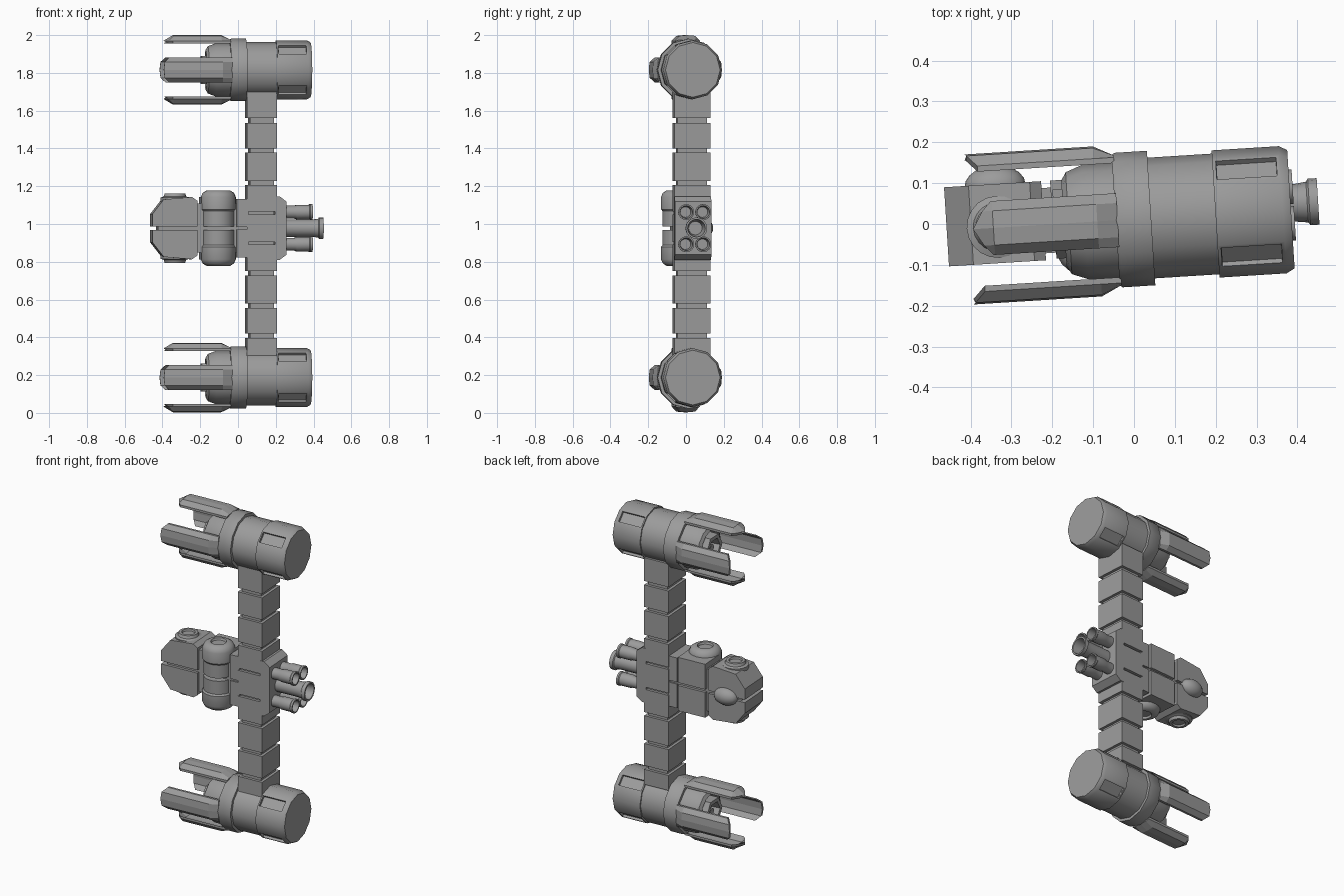
import bpy, bmesh, math
from mathutils import Matrix, Vector

old = bpy.data.objects.get("Cube")
if old:
    bpy.data.objects.remove(old, do_unlink=True)

grey = bpy.data.materials.new("hull_grey")
grey.use_nodes = True
grey.diffuse_color = (0.33, 0.33, 0.33, 1)
grey.node_tree.nodes["Principled BSDF"].inputs["Base Color"].default_value = (0.33, 0.33, 0.33, 1)

YAW = Matrix.Rotation(math.radians(3.6), 4, 'Z')
BODY = Matrix.Translation((0, 0.022, 0.978)) @ YAW


def finish(bm, name, frame, smooth=False):
    bmesh.ops.recalc_face_normals(bm, faces=bm.faces)
    bm.transform(frame)
    me = bpy.data.meshes.new(name)
    bm.to_mesh(me)
    bm.free()
    me.materials.append(grey)
    ob = bpy.data.objects.new(name, me)
    bpy.context.collection.objects.link(ob)
    if smooth:
        bpy.ops.object.select_all(action='DESELECT')
        ob.select_set(True)
        bpy.context.view_layer.objects.active = ob
        bpy.ops.object.shade_smooth_by_angle(angle=math.radians(35))
    return ob


def loft(bm, rows):
    """Skin closed rings of points and cap both ends."""
    rings = [[bm.verts.new(p) for p in row] for row in rows]
    n = len(rings[0])
    for a, b in zip(rings, rings[1:]):
        for i in range(n):
            j = (i + 1) % n
            bm.faces.new((a[i], a[j], b[j], b[i]))
    bm.faces.new(rings[0])
    bm.faces.new(rings[-1])


def lathe(name, frame, profile, axis='X', at=(0, 0, 0), n=12, smooth=True, panels=False):
    bm = bmesh.new()
    rows = []
    for pos, r in profile:
        row = []
        for i in range(n):
            a = 2 * math.pi * i / n
            c, s = r * math.cos(a), r * math.sin(a)
            p = (pos, c, s) if axis == 'X' else (c, s, pos)
            row.append(Vector(p) + Vector(at))
        rows.append(row)
    loft(bm, rows)
    if panels:
        # sunken square hatches on the four diagonal faces
        bmesh.ops.recalc_face_normals(bm, faces=bm.faces)
        bm.normal_update()
        picked = [f for f in bm.faces if abs(f.normal.x) < 0.05
                  and abs(abs(f.normal.y) - abs(f.normal.z)) < 0.1 and f.calc_area() > 0.005]
        bmesh.ops.inset_individual(bm, faces=picked, thickness=0.012)
        bmesh.ops.inset_individual(bm, faces=picked, thickness=0.001, depth=-0.014)
    return finish(bm, name, frame, smooth)


def box(name, frame, x, y, z):
    bm = bmesh.new()
    loft(bm, [[(a, y[0], z[0]), (a, y[1], z[0]), (a, y[1], z[1]), (a, y[0], z[1])] for a in x])
    return finish(bm, name, frame)


def prism(name, frame, outline, y):
    """Extrude an x/z outline along y."""
    bm = bmesh.new()
    loft(bm, [[(px, v, pz) for px, pz in outline] for v in y])
    return finish(bm, name, frame)


def fin(name, frame, pointed):
    """Bent shell plate lying above the gun axis."""
    widths = (-0.066, -0.042, 0, 0.042, 0.066)
    drops = (0.03, 0.004, 0, 0.004, 0.03)
    if pointed:
        tip = ((-0.348, -0.37, -0.395, -0.37, -0.348), 0.03)
    else:
        tip = ((-0.375, -0.4, -0.405, -0.4, -0.375), 0)
    stations = [tip, ((-0.345,) * 5, 0), ((-0.09,) * 5, 0), ((-0.04,) * 5, 0.025)]
    rows = []
    for xs, sink in stations:
        outer = []
        for x, w, d in zip(xs, widths, drops):
            outer.append(Vector((x, w, 0.184 - max(d, sink))))
        inner = [p - Vector((0, 0, 0.014)) for p in reversed(outer)]
        rows.append(outer + inner)
    bm = bmesh.new()
    loft(bm, rows)
    finish(bm, name, frame)


# Two identical guns at the ends of the arm
for side, z in (("upper", 1.816), ("lower", 0.187)):
    gun = Matrix.Translation((0, 0.012, z)) @ YAW
    lathe(side + "_rear_drum", gun,
          [(0.2, 0.14), (0.2, 0.156), (0.365, 0.156), (0.385, 0.145)], panels=True)
    lathe(side + "_barrel", gun, [(0.03, 0.148), (0.21, 0.148)])
    lathe(side + "_collar", gun,
          [(-0.045, 0.14), (-0.045, 0.16), (-0.038, 0.165), (0.042, 0.165), (0.042, 0.14)])
    lathe(side + "_muzzle", gun,
          [(-0.03, 0.143), (-0.12, 0.14), (-0.16, 0.125), (-0.172, 0.105), (-0.09, 0.095)])
    lathe(side + "_emitter", gun,
          [(-0.08, 0.085), (-0.195, 0.085), (-0.195, 0.06), (-0.1, 0.05)], n=6, smooth=False)
    lathe(side + "_emitter_core", gun, [(-0.08, 0.025), (-0.18, 0.02)], n=8)
    for k, place in enumerate(("top", "front", "bottom", "back")):
        turn = Matrix.Rotation(math.pi / 2 * k, 4, 'X')
        fin(side + "_" + place + "_fin", gun @ turn, k % 2 == 0)

# Segmented arm
ARM_X = 0.122
box("arm_core", BODY, (ARM_X - 0.063, ARM_X + 0.063), (-0.078, 0.078), (-0.7, 0.72))
spans = [(-0.073, 0.073)]
for lo, hi in ((0.087, 0.228), (0.25, 0.4), (0.422, 0.558)):
    spans += [(lo, hi), (-hi, -lo)]
spans += [(0.582, 0.726), (-0.675, -0.582)]
for span in spans:
    box("arm_segment", BODY, (ARM_X - 0.08, ARM_X + 0.08), (-0.095, 0.095), span)

# Hull core showing in the seams
box("hull_core", BODY, (-0.43, 0.06), (-0.08, 0.08), (-0.07, 0.07))
box("hull_spine", BODY, (-0.3, 0.06), (-0.08, 0.08), (-0.13, 0.13))

# Mirrored hull halves, pods and side turrets
for side, s in (("upper", 1), ("lower", -1)):
    half = BODY @ Matrix.Diagonal((1, 1, s, 1))
    nose = [(-0.46, 0.009), (-0.46, 0.075), (-0.4, 0.152), (-0.25, 0.165),
            (-0.222, 0.145), (-0.222, 0.009)]
    parts = [
        prism(side + "_nose", half, nose, (-0.097, 0.097)),
        box(side + "_mid_hull", half, (-0.2, -0.02), (-0.075, 0.097), (0.009, 0.165)),
        box(side + "_neck_hull", half, (-0.012, 0.05), (-0.09, 0.09), (0.006, 0.155)),
        lathe(side + "_pod", half,
              [(0.009, 0.085), (0.09, 0.085), (0.1, 0.093), (0.165, 0.093), (0.187, 0.083),
               (0.2, 0.062), (0.2, 0.045), (0.188, 0.04)], 'Z', (-0.108, -0.055, 0), 20),
        lathe(side + "_turret", half,
              [(0.13, 0.076), (0.162, 0.076), (0.168, 0.06), (0.184, 0.054),
               (0.184, 0.038), (0.174, 0.034)], 'Z', (-0.335, -0.008, 0), 20),
    ]
    if s < 0:
        for ob in parts:
            ob.data.flip_normals()

# Cockpit canopy on the back face of the nose
bm = bmesh.new()
bmesh.ops.create_uvsphere(bm, u_segments=20, v_segments=12, radius=1)
bm.transform(Matrix.Translation((-0.335, 0.093, 0)) @ Matrix.Diagonal((0.075, 0.05, 0.052, 1)))
finish(bm, "canopy", BODY, True)

# Engine block and its five nozzles
prism("engine_block", BODY, [(0.19, -0.168), (0.215, -0.168), (0.252, -0.14),
                             (0.252, 0.14), (0.215, 0.168), (0.19, 0.168)], (-0.097, 0.097))
for v in (-0.045, 0.045):
    for w in (-0.085, 0.085):
        lathe("engine_nozzle", BODY,
              [(0.24, 0.034), (0.3, 0.034), (0.31, 0.038), (0.375, 0.038), (0.38, 0.042),
               (0.392, 0.042), (0.392, 0.034), (0.32, 0.028)], at=(0, v, w), n=16)
lathe("main_nozzle", BODY,
      [(0.24, 0.046), (0.395, 0.046), (0.425, 0.05), (0.43, 0.057), (0.452, 0.057),
       (0.452, 0.047), (0.36, 0.036)], at=(0, 0.005, 0), n=16)
